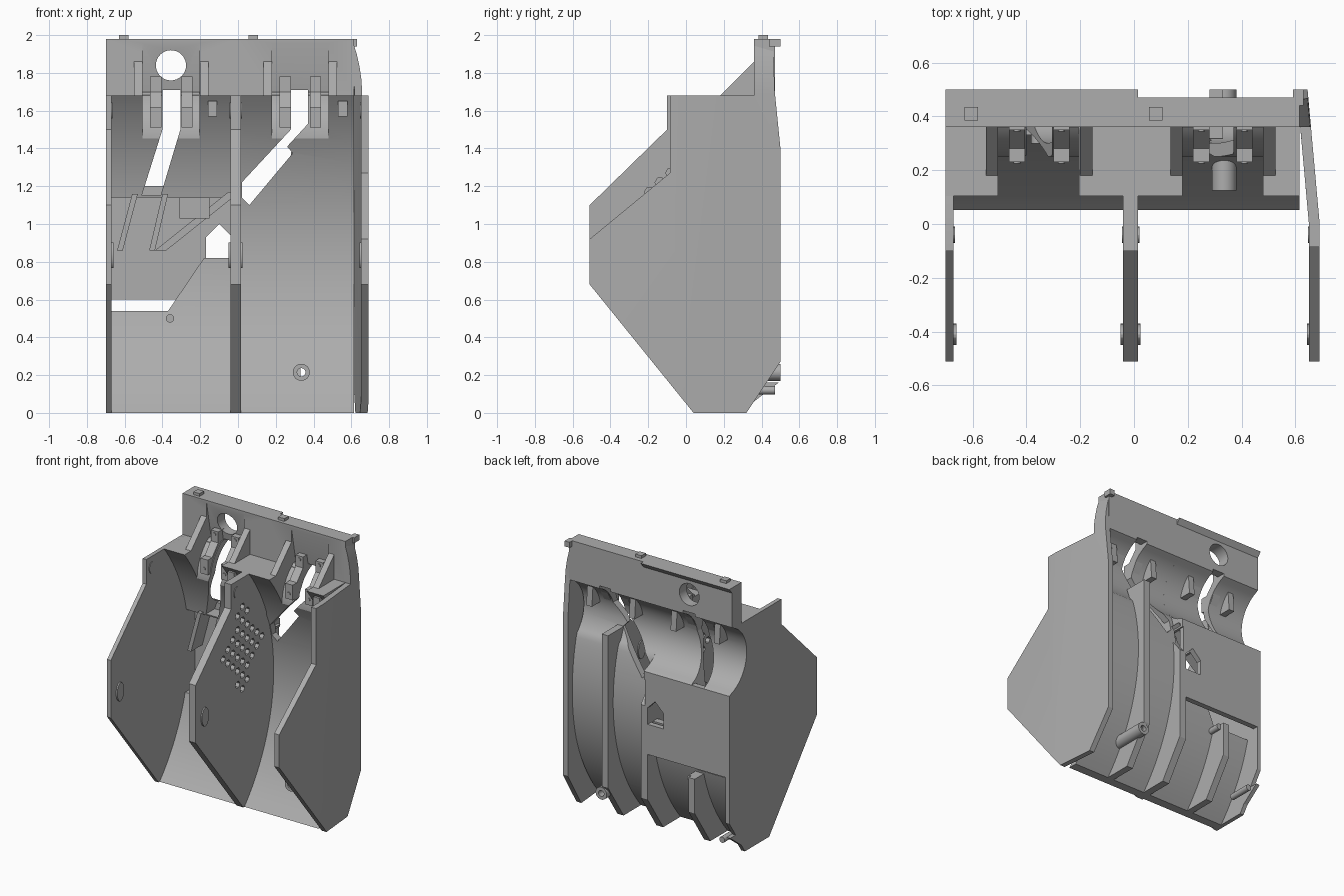
import bpy, bmesh, math
from mathutils import Vector

cube = bpy.data.objects.get("Cube")
if cube:
    bpy.data.objects.remove(cube)

grey = bpy.data.materials.new("plain grey")
grey.use_nodes = True
colour = (0.42, 0.42, 0.42, 1)
grey.diffuse_color = colour
grey.node_tree.nodes["Principled BSDF"].inputs["Base Color"].default_value = colour
parts = []


def prism(name, pts, a, b, axis="x", helper=False):
    """Extrude a closed outline along x (points are y, z) or along y (points are x, z)."""
    bm = bmesh.new()
    place = (lambda p: (a, p[0], p[1])) if axis == "x" else (lambda p: (p[0], a, p[1]))
    face = bm.faces.new([bm.verts.new(place(p)) for p in pts])
    out = bmesh.ops.extrude_face_region(bm, geom=[face])
    step = Vector((b - a, 0, 0)) if axis == "x" else Vector((0, b - a, 0))
    bmesh.ops.translate(bm, vec=step, verts=[v for v in out["geom"] if isinstance(v, bmesh.types.BMVert)])
    bmesh.ops.recalc_face_normals(bm, faces=bm.faces)
    mesh = bpy.data.meshes.new(name)
    bm.to_mesh(mesh)
    bm.free()
    mesh.materials.append(grey)
    ob = bpy.data.objects.new(name, mesh)
    bpy.context.collection.objects.link(ob)
    if helper:
        ob.hide_render = True
    else:
        parts.append(ob)
    return ob


def box(name, x0, x1, y0, y1, z0, z1, helper=False):
    return prism(name, [(y0, z0), (y1, z0), (y1, z1), (y0, z1)], x0, x1, "x", helper)


def ring(u, v, r, n=32, stretch=1):
    return [(u + r * math.cos(t * math.tau / n), v + r * stretch * math.sin(t * math.tau / n)) for t in range(n)]


def cut(ob, cutters):
    """Subtract the cutters and keep only the finished mesh."""
    for c in cutters:
        m = ob.modifiers.new("cut", "BOOLEAN")
        m.operation, m.solver, m.object = "DIFFERENCE", "EXACT", c
    bpy.context.view_layer.update()
    mesh = bpy.data.meshes.new_from_object(ob.evaluated_get(bpy.context.evaluated_depsgraph_get()))
    ob.modifiers.clear()
    ob.data = mesh


def drum(z0, z1, offset=0, n=28):
    """Arc of the large concave drum wall."""
    r = 1.29 + offset
    zs = [z0 + (z1 - z0) * i / n for i in range(n + 1)]
    return [(-0.9 + math.sqrt(r * r - (z - 0.87) ** 2), z) for z in zs]


def groove(z0, z1, r=0.25, n=20):
    """Arc of the round channel across the back."""
    a0, a1 = (math.asin((z - 1.45) / r) for z in (z0, z1))
    return [(0.55 - r * math.cos(a0 + (a1 - a0) * i / n), 1.45 + r * math.sin(a0 + (a1 - a0) * i / n))
            for i in range(n + 1)]


# Upper wall, shelf and drum wall for both bays
top = [(0.36, 1.68), (0.36, 1.98), (0.47, 1.98), (0.47, 1.69)]
left_upper = prism("right_bay_upper_body", drum(1.14, 1.68) + top + groove(1.68, 1.21) + [(0.5, 1.2), (0.5, 1.14)], -0.7, -0.01)
right_body = prism("left_bay_body", drum(0, 1.68) + top + groove(1.68, 1.27) + drum(1.24, 0, 0.05), -0.01, 0.615)
left_drum = prism("right_bay_lower_drum", drum(0, 1.0) + drum(1.0, 0, 0.05), -0.68, -0.02)
panel = box("back_panel", -0.68, -0.02, 0.46, 0.5, 0.6, 1.2)

# Openings
hole = prism("round_cutter", ring(-0.355, 1.84, 0.08), 0.2, 0.7, "y", True)
slot_a = prism("slot_cutter_a", [(-0.4, 1.71), (-0.305, 1.71), (-0.305, 1.5), (-0.41, 1.15), (-0.51, 1.15), (-0.4, 1.5)],
               -0.3, 0.8, "y", True)
slot_b = prism("slot_cutter_b", [(0.28, 1.71), (0.37, 1.71), (0.37, 1.53), (0.26, 1.41), (0.29, 1.375), (0.06, 1.1),
                                 (0.02, 1.14), (0.02, 1.22), (0.28, 1.5)], -0.3, 0.8, "y", True)
window = prism("window_cutter", [(-0.8, 0.54), (-0.37, 0.54), (-0.18, 0.82), (0, 0.82), (0, 1.3), (-0.8, 1.3)],
               -0.3, 0.8, "y", True)
gable = prism("gable_cutter", [(-0.17, 0.82), (-0.17, 0.93), (-0.1, 1), (-0.03, 0.93), (-0.03, 0.82)],
              0.2, 0.8, "y", True)
screw = prism("screw_cutter", ring(0.335, 0.215, 0.022, 20), -0.3, 0.8, "y", True)
pocket_shape = [(-0.2, 1.42)] + groove(1.42, 1.7, 0.3, 14) + [(0.41, 1.7), (0.358, 1.97), (0.35, 1.99), (-0.2, 1.99)]
pockets = [prism("pocket_cutter", pocket_shape, x, x + 0.3, "x", True) for x in (-0.505, 0.18)]
cut(left_upper, [hole, slot_a, pockets[0]])
cut(right_body, [slot_b, pockets[1], screw])
cut(left_drum, [window])
cut(panel, [gable])

# Side plates
nose = [(0.04, 0), (-0.51, 0.68)]
brow = [(-0.51, 1.1), (-0.1, 1.5), (-0.1, 1.68)]
heel = [(0.5, 0.27), (0.32, 0)]
prism("right_side_plate", nose + brow + [(0.36, 1.68)] + groove(1.66, 1.21) + [(0.5, 1.2)] + heel, -0.7, -0.67)
middle = prism("middle_plate", nose + brow + [(0.34, 1.68), (0.29, 1.5), (0.31, 1.3), (0.42, 1.05), (0.5, 0.95)] + heel,
               -0.04, 0.015)
hexes = []
for i in range(-5, 6):
    for j in range(-5, 6):
        y, z = 0.03 + i * 0.056, 1.17 + j * 0.1 + (i % 2) * 0.05
        if abs(y - 0.03) + abs(z - 1.17) < 0.31 and y < 0.28:
            hexes.append(prism("hex_cutter", ring(y, z, 0.026, 6), -0.2, 0.2, "x", True))
cut(middle, hexes)

# Left plate tapers inward toward the back and the top
left_plate = prism("left_side_plate", nose + [(-0.51, 0.92), (-0.085, 1.27), (-0.085, 1.68), (0.36, 1.68), (0.36, 1.98),
                                              (0.46, 1.98), (0.47, 1.7), (0.5, 1.4)] + heel, 0.65, 0.69)
bm = bmesh.new()
bm.from_mesh(left_plate.data)
for co, no in [((0, 0, 0), (0, 1, 0))] + [((0, 0, z), (0, 0, 1)) for z in (1.69, 1.76, 1.83, 1.9)]:
    bmesh.ops.bisect_plane(bm, geom=bm.verts[:] + bm.edges[:] + bm.faces[:], plane_co=co, plane_no=no)
for v in bm.verts:
    v.co.x -= 0.09 * max(0, v.co.y) + 0.6 * max(0, v.co.z - 1.68) ** 2
bm.to_mesh(left_plate.data)
bm.free()

# Ribs behind the drum
for name, x, z in (("left_back_rib", 0.3, 1.38), ("right_back_rib", -0.4, 0.52)):
    prism(name, drum(0, z, 0.03) + [(0.5, z)] + heel, x - 0.02, x + 0.03)

# Gussets on the shelf
for x in (-0.55, -0.2, 0.135, 0.48):
    prism("gusset", [(0.18, 1.68), (0.37, 1.87), (0.4, 1.5), (0.26, 1.5)], x, x + 0.045)

# Brackets beside the slots, each with two screw heads
for x in (-0.465, -0.3, 0.22, 0.38):
    prism("slot_bracket", [(0.42, 1.78), (0.35, 1.78), (0.35, 1.7), (0.28, 1.62), (0.23, 1.62), (0.23, 1.51), (0.3, 1.51),
                           (0.42, 1.72)], x, x + 0.06)
    for y, z in ((0.35, 1.755), (0.23, 1.55)):
        prism("screw_head", ring(x + 0.03, z, 0.013, 12), y - 0.006, y, "y")


# Chute walls in the right bay
def chute(x0, z0, x1, z1, w=0.03):
    prism("chute_wall", [(x0, z0), (x0 + w, z0), (x1 + w, z1), (x1, z1)], 0.33, 0.48, "y")


chute(-0.64, 0.86, -0.56, 1.16)
chute(-0.47, 0.86, -0.4, 1.16)
chute(-0.44, 0.86, -0.05, 1.17, 0.06)
box("chute_block", -0.31, -0.15, 0.32, 0.47, 1.03, 1.14)

# Tubular boss through the back
boss = prism("screw_boss", ring(0.335, 0.215, 0.045), 0.125, 0.5, "y")
cut(boss, [screw])
for x, z in ((-0.36, 0.5), (-0.62, 0.12)):
    prism("back_peg", ring(x, z, 0.022, 16), 0.3, 0.47, "y")

# Clips on the inside faces
for x0, x1 in ((-0.68, -0.66), (-0.05, 0.025), (0.642, 0.66)):
    prism("lower_clip", ring(-0.41, 0.835, 0.04, 20, 1.7), x0, x1)
    prism("upper_clip", ring(-0.04, 1.6, 0.03, 20, 1.4), x0 + 0.005, x1 - 0.005)

# Shelf front pads, top studs and back lips
for x in (-0.16, 0.53):
    box("shelf_pad", x, x + 0.05, 0.11, 0.2, 1.57, 1.65)
for x in (-0.605, 0.08):
    box("top_stud", x - 0.025, x + 0.025, 0.385, 0.435, 1.97, 2)
prism("back_lip", [(0.46, 1.98), (0.5, 1.98), (0.46, 1.93)], -0.7, 0.015)
prism("back_hook", [(0.36, 0.06), (0.49, 0.16), (0.42, 0.16)], -0.7, -0.67)
box("left_lip", 0.59, 0.63, 0.44, 0.5, 1.94, 1.98)

# Remove cutters and smooth the curved faces
for ob in [o for o in bpy.data.objects if "cutter" in o.name]:
    bpy.data.objects.remove(ob)
bpy.ops.object.select_all(action="DESELECT")
for ob in parts:
    ob.select_set(True)
bpy.context.view_layer.objects.active = parts[0]
bpy.ops.object.shade_smooth_by_angle(angle=math.radians(25))
